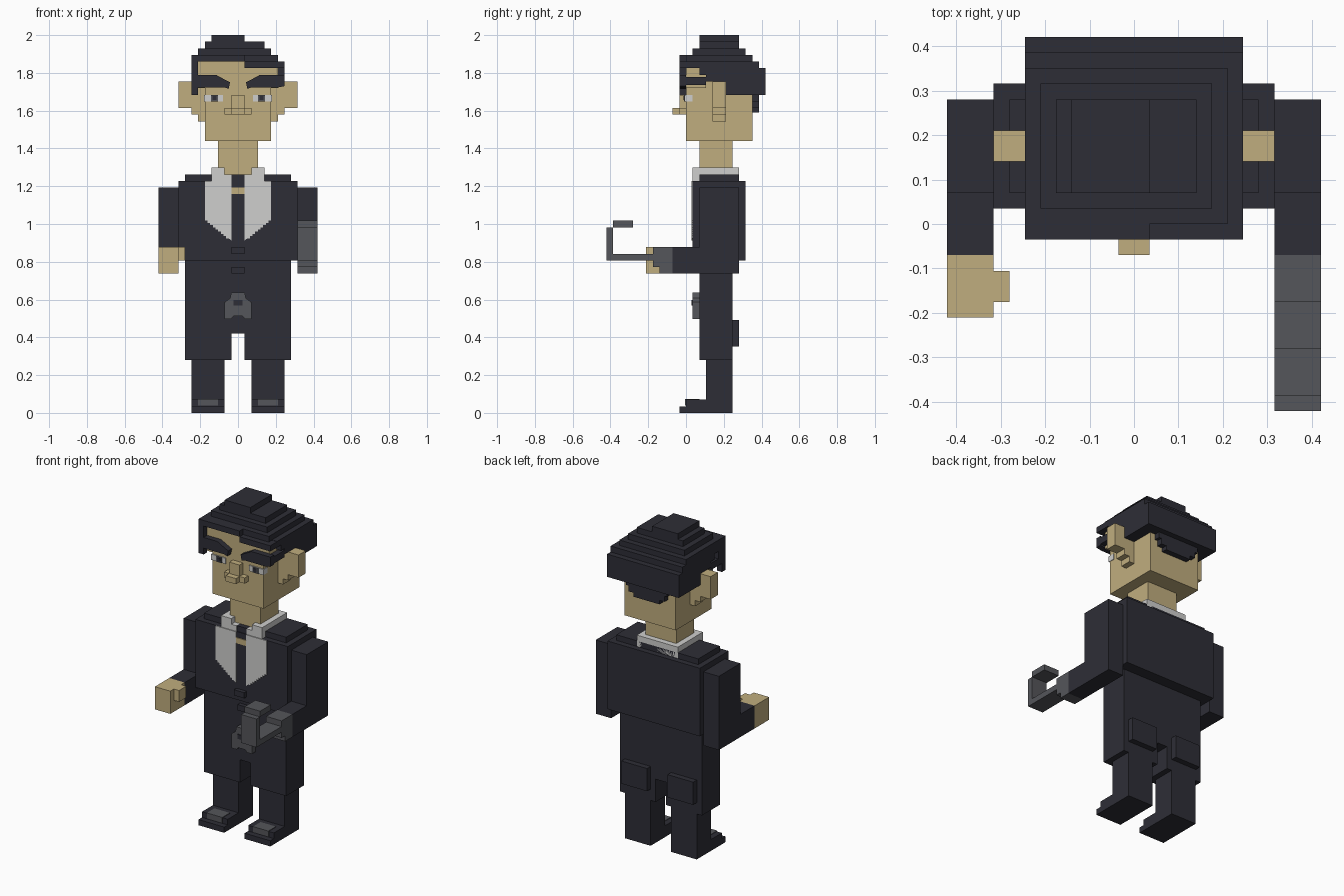
import bpy, bmesh

if "Cube" in bpy.data.objects:
    bpy.data.objects.remove(bpy.data.objects["Cube"])

def material(name, rgb):
    m = bpy.data.materials.new(name)
    m.diffuse_color = (*rgb, 1)
    m.use_nodes = True
    m.node_tree.nodes["Principled BSDF"].inputs["Base Color"].default_value = m.diffuse_color
    return m

SUIT = material("dark suit", (0.027, 0.027, 0.037))
SKIN = material("tan skin", (0.53, 0.42, 0.21))
WHITE = material("shirt white", (0.62, 0.62, 0.61))
METAL = material("grey metal", (0.090, 0.092, 0.103))

V = 2 / 57  # block size; box coordinates are counted in blocks

def finish(name, bm, mat):
    bmesh.ops.recalc_face_normals(bm, faces=bm.faces)
    me = bpy.data.meshes.new(name)
    bm.to_mesh(me)
    bm.free()
    me.materials.append(mat)
    ob = bpy.data.objects.new(name, me)
    bpy.context.collection.objects.link(ob)
    return ob

def boxes(name, mat, *specs, mirror=False):
    """Each spec is x0, x1, y0, y1, z0, z1 in blocks."""
    bm = bmesh.new()
    for x0, x1, y0, y1, z0, z1 in specs:
        for s in ((1, -1) if mirror else (1,)):
            vs = bmesh.ops.create_cube(bm, size=1)["verts"]
            for v in vs:
                v.co = (s * V * (x1 if v.co.x > 0 else x0),
                        V * (y1 if v.co.y > 0 else y0),
                        V * (z1 if v.co.z > 0 else z0))
    return finish(name, bm, mat)

def plate(name, mat, profile, y0, y1, mirror=True):
    """Extrude an x-z outline (in blocks) from y0 to y1."""
    bm = bmesh.new()
    for s in ((1, -1) if mirror else (1,)):
        f = bm.faces.new([bm.verts.new((s * x * V, y0 * V, z * V)) for x, z in profile])
        r = bmesh.ops.extrude_face_region(bm, geom=[f])
        for v in r["geom"]:
            if isinstance(v, bmesh.types.BMVert):
                v.co.y = y1 * V
    return finish(name, bm, mat)

# Legs, shoes and trousers
boxes("lower_legs", SUIT, (2, 7, 3, 7, 0, 8), mirror=True)
boxes("shoes", SUIT, (2, 7, -1, 3, 0, 1), (2, 7, 0, 3, 1, 2), mirror=True)
boxes("shoe_laces", METAL, (3, 6, -0.12, 2, 1.1, 2.1), mirror=True)
boxes("trousers", SUIT, (-8, 8, 2, 7, 12, 23), (1, 8, 2, 7, 8, 12), (-8, -1, 2, 7, 8, 12))
boxes("back_pockets", SUIT, (2, 7, 7, 8, 10, 14), mirror=True)

# Belt ornament
plate("ornament", METAL, [(-2, 14.2), (-1, 14.2), (-0.7, 14.6), (0.7, 14.6), (1, 14.2), (2, 14.2),
                          (2, 16.7), (1.2, 17.3), (1, 18.2), (-1, 18.2), (-1.2, 17.3), (-2, 16.7)],
      1, 2, mirror=False)
boxes("ornament_inlay", SUIT, (-0.7, 0.7, 0.85, 1, 16.2, 17))

# Jacket
boxes("jacket", SUIT, (-9, 9, 1, 9, 23, 35), (-8, 8, 2, 8, 35, 36))
boxes("buttons", SUIT, (-1, 1, 0.3, 1, 24, 25), (-1, 1, 1.3, 2, 21, 22))

# Shirt front with stepped lower edges
steps = []
for i in range(9):
    z = 29 - i / 3
    x = 5 - i * 0.4
    steps += [(x, z), (x - 0.4, z)]
plate("shirt_front", WHITE, [(1, 35), (5, 35)] + steps + [(1, 26)], 0.85, 1)
boxes("collar", WHITE, (1, 4, 1, 2.05, 35, 36), (2, 4, 1, 2.05, 36, 37), (3, 4, 2, 8, 35, 37),
      (0, 3, 7, 8, 35, 37), mirror=True)
boxes("tie_knot", SUIT, (-1, 1, 1.1, 2, 35, 36))
boxes("throat_gap", SKIN, (-1, 1, 0.85, 1, 33, 34))

# Arms
boxes("sleeves", SUIT, (9, 12, 2, 8, 21, 34), (9, 12, -2, 2, 21, 25), mirror=True)
boxes("hand", SKIN, (-12, -9, -6, -2, 21, 25), (-9, -8, -5, -3, 23, 25))
boxes("hook_hand", METAL, (9, 12, -4, -2, 21, 25), (9, 12, -5, -4, 22, 25),
      (9, 12, -11, -5, 23, 24), (9, 12, -12, -11, 24, 28), (9, 12, -11, -8, 28, 29),
      (9, 12, -12, -11, 23, 24))

# Head
boxes("neck", SKIN, (-3, 3, 2, 7, 35, 41))
boxes("head", SKIN, (-5, 5, 0, 10, 41, 53), (-6, 6, 0, 3, 49, 53))
boxes("ears", SKIN, (5, 6, 4, 6, 44, 50), (6, 7, 4, 6, 45, 50), (7, 9, 4, 6, 46, 50), mirror=True)
boxes("nose", SKIN, (-1, 1, -1, 0, 46, 48), (-1, 1, -2, 0, 45, 46), (-2, 2, -1, 0, 45, 46))
boxes("eyes", WHITE, (2.3, 5.1, -0.2, 1, 47, 48), mirror=True)
boxes("pupils", METAL, (3.0, 4.1, -0.3, -0.15, 47, 48), mirror=True)
boxes("pupil_centres", SUIT, (3.25, 3.85, -0.4, -0.25, 47.2, 47.8), mirror=True)
plate("eyebrows", SUIT, [(1.4, 48.9), (2, 49.1), (6, 49.1), (7, 49.3), (7, 51), (3.3, 51),
                         (2.2, 50.4), (1.2, 49.9)], -1, 0)
boxes("brow_ends", SUIT, (6, 7, -1, 3, 49.5, 50.7), mirror=True)

# Hair: stacked layers, then the side and back masses
boxes("hair_top", SUIT,
      (-4, 1, 2, 8, 56, 57),
      (-5, 4, 2, 8, 55, 56),
      (-6, 5, 1, 9, 54, 55),
      (-7, 6, 0, 10, 53, 54), (-7, 1, -1, 0, 53, 54),
      (-7, 7, 0.9, 11, 52, 53.05), (1, 7, -1, 1, 52, 53), (-7, -6, -1, 1, 50, 53))
boxes("hair_sides", SUIT, (5, 7, 2, 10, 51, 52), (5, 7, 3, 10, 50, 51),
      (5, 7, 6, 10, 48, 50), mirror=True)
boxes("hair_temple", SUIT, (-7, -6, -1, 0, 48, 50))
boxes("hair_back", SUIT, (-7, 7, 10, 12, 48, 52), (-4, 4, 10, 11, 47, 48),
      (-3.5, 3.5, 10, 11, 46, 47), (-2.5, 2.5, 10, 11, 45.3, 46))
